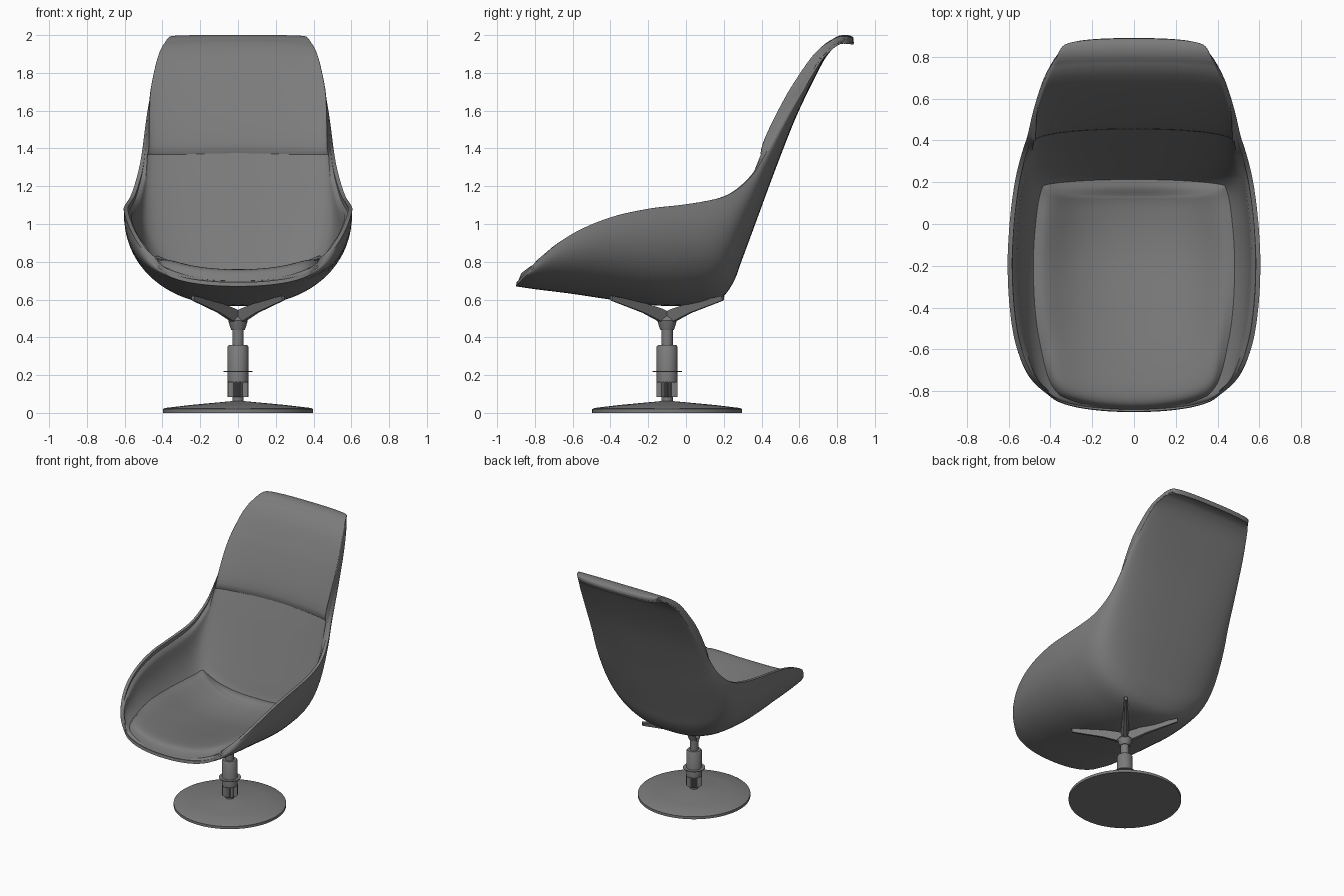
import bpy, bmesh, math
from mathutils import Vector

cube = bpy.data.objects.get("Cube")
if cube:
    bpy.data.objects.remove(cube)

grey = bpy.data.materials.new("mid_grey")
grey.use_nodes = True
COLOR = (0.2, 0.2, 0.2, 1)
grey.diffuse_color = COLOR
grey.node_tree.nodes["Principled BSDF"].inputs["Base Color"].default_value = COLOR

BASE_Y = -0.1


def finish(name, bm, angle=40):
    bmesh.ops.recalc_face_normals(bm, faces=bm.faces)
    mesh = bpy.data.meshes.new(name)
    bm.to_mesh(mesh)
    bm.free()
    mesh.materials.append(grey)
    obj = bpy.data.objects.new(name, mesh)
    bpy.context.collection.objects.link(obj)
    bpy.ops.object.select_all(action='DESELECT')
    obj.select_set(True)
    bpy.context.view_layer.objects.active = obj
    bpy.ops.object.shade_smooth_by_angle(angle=math.radians(angle))


def clamp(x, lo=0.0, hi=1.0):
    return max(lo, min(hi, x))


# Shell stations, seat front to back top: spine y, z, rim y, z, rim half width
STATIONS = [
    (-.90, .67, -.80, .775, .41), (-.80, .655, -.72, .865, .505),
    (-.60, .63, -.58, .96, .565), (-.40, .60, -.40, 1.035, .595),
    (-.15, .568, -.20, 1.08, .605), (.05, .572, -.03, 1.10, .598),
    (.18, .605, .10, 1.12, .585), (.25, .69, .20, 1.145, .57),
    (.30, .82, .28, 1.19, .553), (.385, 1.05, .36, 1.27, .53),
    (.47, 1.28, .42, 1.37, .51), (.58, 1.56, .54, 1.58, .482),
    (.695, 1.80, .655, 1.77, .447), (.75, 1.895, .72, 1.87, .42),
    (.80, 1.945, .775, 1.925, .39), (.84, 1.96, .81, 1.95, .365),
    (.887, 1.95, .835, 1.955, .34)]
LAST = len(STATIONS) - 1


def station(t):
    """Catmull-Rom blend between stations."""
    i = int(clamp(math.floor(t), 0, LAST - 1))
    f = t - i
    near = (STATIONS[int(clamp(i + k, 0, LAST))] for k in (-1, 0, 1, 2))
    return [b + f * (c - a + f * (2*a - 5*b + 4*c - d + f * (3*(b - c) + d - a))) / 2
            for a, b, c, d in zip(*near)]


def outer(t, a):
    """Point of the outer shell; a runs from -1 (right rim) to 1 (left rim)."""
    sy, sz, ry, rz, w = station(t)
    n = 2.15 + 0.1 * clamp(t / 2) + 0.25 * clamp((t - 5) / 4)
    s, c = math.sin(a * math.pi / 2), math.cos(a * math.pi / 2)
    r = (abs(s) ** n + abs(c) ** n) ** (1 / n)
    k = 1 - c / r
    return Vector((w * s / r, sy + (ry - sy) * k, sz + (rz - sz) * k))


def lifted(t, a, h):
    """Shell point moved towards the sitter by h, thinner at the headrest."""
    e = 0.03
    tc, ac = clamp(t, e, LAST - e), clamp(a, e - 1, 1 - e)
    along = outer(tc + e, ac) - outer(tc - e, ac)
    across = outer(tc, ac + e) - outer(tc, ac - e)
    normal = across.cross(along).normalized()
    # At both ends the padding rises square to the spine
    spine = outer(tc + e, 0) - outer(tc - e, 0)
    upright = Vector((0, -spine.z, spine.y)).normalized()
    blend = max(clamp(1 - t / 2), clamp((t - 9) / 2.5))
    direction = normal.lerp(upright, blend).normalized()
    return outer(t, a) + direction * h * (1 - 0.42 * clamp((t - 11.5) / 2.5))


def grid(bm, nu, nv, fn):
    rows = [[bm.verts.new(fn(i / nu, j / nv)) for j in range(nv + 1)] for i in range(nu + 1)]
    for i in range(nu):
        for j in range(nv):
            bm.faces.new((rows[i][j], rows[i][j+1], rows[i+1][j+1], rows[i+1][j]))
    return rows


def slab(name, nu, nv, bottom, top):
    """Closed skin between two grids."""
    bm = bmesh.new()
    rims = []
    for fn in (bottom, top):
        g = grid(bm, nu, nv, fn)
        rims.append(g[0] + [r[-1] for r in g[1:]] + g[-1][-2::-1] + [r[0] for r in g[-2:0:-1]])
    lo, hi = rims
    for k in range(len(lo)):
        m = (k + 1) % len(lo)
        bm.faces.new((lo[k], lo[m], hi[m], hi[k]))
    bmesh.ops.remove_doubles(bm, verts=bm.verts, dist=1e-5)
    finish(name, bm, 50)


# Outer shell
slab("outer_shell", 80, 48,
     lambda u, v: outer(u * LAST, 2*v - 1),
     lambda u, v: lifted(u * LAST, 2*v - 1, 0.022))


def pad(name, t0, t1, width, base, height, corner=0.0, power=10, sag=0.0, nu=48, nv=44):
    """Cushion that follows the shell, with rounded corners and a soft edge."""
    def place(u, v, h):
        p, q = 2*u - 1, 2*v - 1
        x, y = p * math.sqrt(1 - corner * q*q / 2), q * math.sqrt(1 - corner * p*p / 2)
        swell = max(0, (1 - abs(p) ** power) * (1 - abs(q) ** power)) ** 0.5
        t = t0 + (t1 - t0) * (x + 1) / 2 - sag * y*y * (1 - x) / 2
        return lifted(t, y * width, base + h * swell)
    slab(name, nu, nv, lambda u, v: place(u, v, 0), lambda u, v: place(u, v, height))


# Padding: full lining, seat cushion and upper back cushion
pad("lining", 0.08, LAST - 0.06, 0.98, 0.012, 0.033, power=30, nu=90, nv=56)
pad("seat_cushion", 0.12, 7.1, 0.63, 0.03, 0.08, corner=0.4, power=8)
pad("back_cushion", 10.2, LAST - 0.12, 0.975, 0.015, 0.056, power=16, sag=0.35)


def lathe(name, profile, steps=48):
    bm = bmesh.new()
    verts = [bm.verts.new((r, BASE_Y, z)) for r, z in profile]
    edges = [bm.edges.new(pair) for pair in zip(verts, verts[1:])]
    bmesh.ops.spin(bm, geom=verts + edges, cent=(0, BASE_Y, 0), axis=(0, 0, 1),
                   angle=math.tau, steps=steps)
    bmesh.ops.remove_doubles(bm, verts=bm.verts, dist=1e-4)
    finish(name, bm, 35)


# Pedestal
lathe("base_disc", [(0, 0), (.397, 0), (.397, .02), (.385, .026), (.25, .042),
                    (.1, .056), (.035, .062), (0, .062)], 72)
lathe("lower_stem", [(0, .05), (.03, .05), (.03, .1), (0, .1)])
lathe("column_sleeve", [(0, .16), (.055, .16), (.055, .35), (.048, .36), (0, .36)])
lathe("washer", [(0, .217), (.078, .217), (.078, .223), (0, .223)])
lathe("piston", [(0, .34), (.03, .34), (.03, .46), (0, .46)])
lathe("hub", [(0, .44), (.036, .44), (.042, .455), (.052, .49), (.03, .515), (0, .52)])

# Ribbed collar under the sleeve
RIBS = 48
bm = bmesh.new()
ring = []
for k in range(RIBS * 2):
    r, a = (.056, .052)[k % 2], math.pi * k / RIBS
    ring.append(bm.verts.new((r * math.cos(a), BASE_Y + r * math.sin(a), .085)))
face = bm.faces.new(ring)
top = bmesh.ops.extrude_face_region(bm, geom=[face])["geom"]
bmesh.ops.translate(bm, vec=(0, 0, .08), verts=[g for g in top if isinstance(g, bmesh.types.BMVert)])
finish("ribbed_collar", bm, 20)

# Four diagonal tapered support arms: radius, lower z, upper z, half width
ARM = [(.0, .475, .53, .03), (.05, .485, .55, .028), (.16, .53, .58, .02), (.38, .595, .62, .012)]
for name, sx, sy in (("front_left_arm", 1, -1), ("front_right_arm", -1, -1),
                     ("back_left_arm", 1, 1), ("back_right_arm", -1, 1)):
    bm = bmesh.new()
    ax = Vector((sx * .63, sy * .78, 0)).normalized()
    side = Vector((-ax.y, ax.x, 0))
    rings = []
    for r, lo, hi, w in ARM:
        c = ax * r + Vector((0, BASE_Y, 0))
        rings.append([bm.verts.new(c + side * s * w + Vector((0, 0, z)))
                      for s, z in ((-.5, lo), (.5, lo), (1, hi), (-1, hi))])
    for p, q in zip(rings, rings[1:]):
        for k in range(4):
            m = (k + 1) % 4
            bm.faces.new((p[k], p[m], q[m], q[k]))
    bm.faces.new(rings[0])
    bm.faces.new(rings[-1])
    finish(name, bm, 30)
